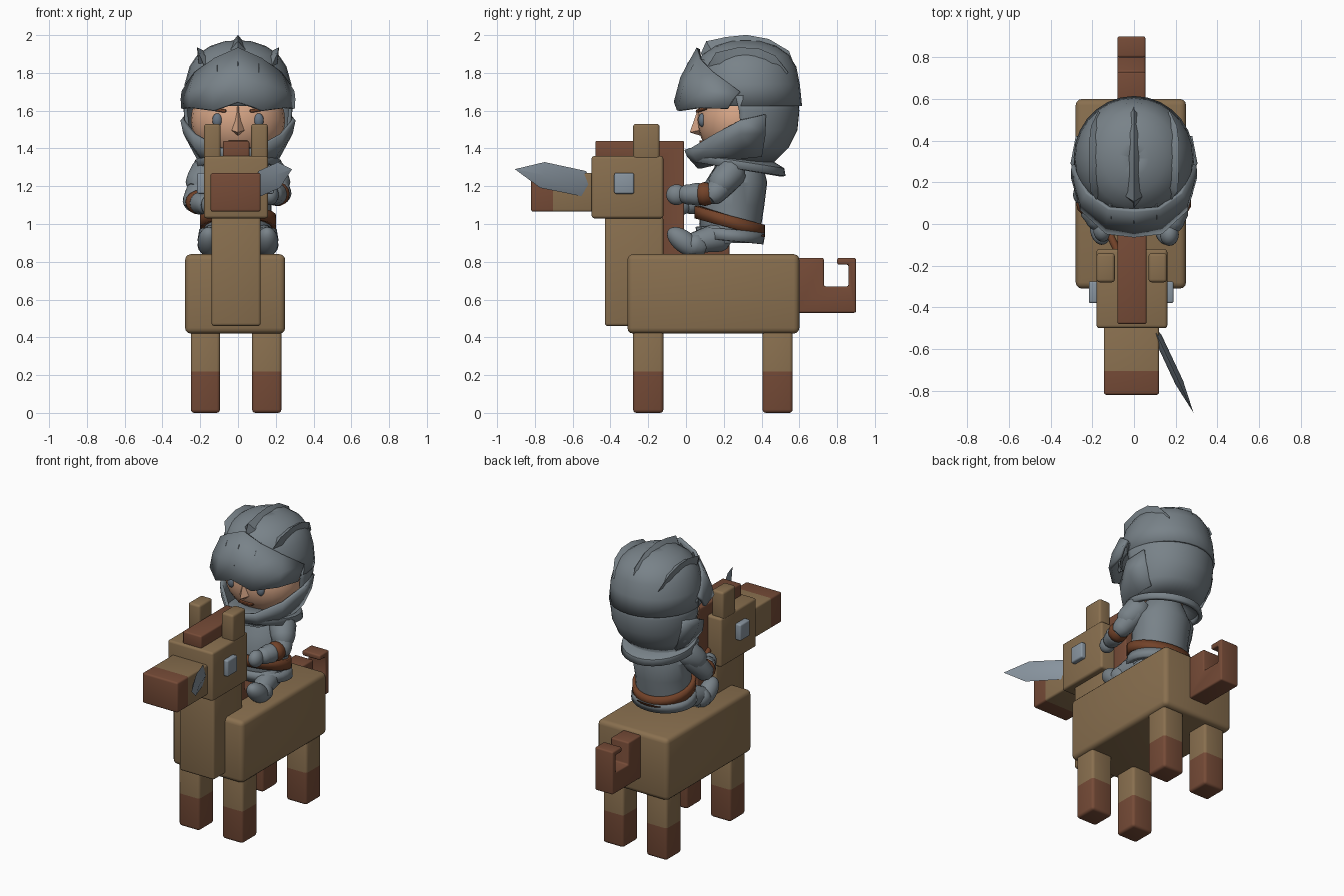
import bpy, bmesh
from math import sin, cos, pi, radians
from mathutils import Vector, Matrix

old = bpy.data.objects.get("Cube")
if old:
    bpy.data.objects.remove(old)


def material(name, rgb):
    m = bpy.data.materials.new(name)
    m.use_nodes = True
    m.diffuse_color = (*rgb, 1)
    node = next(n for n in m.node_tree.nodes if n.type == 'BSDF_PRINCIPLED')
    node.inputs["Base Color"].default_value = (*rgb, 1)
    return m


TAN = material("tan hide", (.25, .16, .078))
BROWN = material("brown mane", (.18, .07, .038))
STEEL = material("steel", (.19, .225, .25))
BLADE = material("pale steel", (.25, .30, .35))
SKIN = material("skin", (.68, .38, .24))
LEATHER = material("leather", (.17, .055, .022))
EYE = material("grey eye", (.14, .18, .23))

parts = []


def finish(name, bm, *mats):
    bmesh.ops.remove_doubles(bm, verts=bm.verts, dist=.0005)
    bmesh.ops.recalc_face_normals(bm, faces=bm.faces)
    me = bpy.data.meshes.new(name)
    bm.to_mesh(me)
    bm.free()
    for m in mats:
        me.materials.append(m)
    ob = bpy.data.objects.new(name, me)
    bpy.context.collection.objects.link(ob)
    parts.append(ob)
    return ob


def round_edges(bm, width):
    bmesh.ops.bevel(bm, geom=bm.edges[:], offset=width, segments=3, profile=.5, affect='EDGES')


def box(name, lo, hi, mat, bevel=.015, cut=None, below=None):
    """Rounded box; faces past the cut plane (axis, value) take the second material."""
    bm = bmesh.new()
    lo, hi = Vector(lo), Vector(hi)
    bmesh.ops.create_cube(bm, size=1, matrix=Matrix.Translation((lo + hi) / 2) @ Matrix.Diagonal((*(hi - lo), 1)))
    round_edges(bm, bevel)
    if cut:
        axis, value = cut
        co, no = Vector(), Vector()
        co[axis], no[axis] = value, 1
        bmesh.ops.bisect_plane(bm, geom=bm.verts[:] + bm.edges[:] + bm.faces[:], plane_co=co, plane_no=no)
        for f in bm.faces:
            f.material_index = int(f.calc_center_median()[axis] < value)
    return finish(name, bm, mat, *([below] if below else []))


def prism(name, profile, x0, x1, mat, bevel=.01):
    """Side profile in y and z, extruded across x."""
    bm = bmesh.new()
    face = bm.faces.new([bm.verts.new((x0, y, z)) for y, z in profile])
    ext = bmesh.ops.extrude_face_region(bm, geom=[face])
    bmesh.ops.translate(bm, vec=(x1 - x0, 0, 0), verts=[v for v in ext["geom"] if isinstance(v, bmesh.types.BMVert)])
    bmesh.ops.recalc_face_normals(bm, faces=bm.faces)
    round_edges(bm, bevel)
    return finish(name, bm, mat)


def loft(name, rows, mat, loop=False, cap=False, thick=0):
    bm = bmesh.new()
    grid = [[bm.verts.new(p) for p in row] for row in rows]
    n = len(rows[0])
    for a, b in zip(grid, grid[1:]):
        for i in range(n if loop else n - 1):
            j = (i + 1) % n
            bm.faces.new((a[i], a[j], b[j], b[i]))
    if cap:
        bm.faces.new(grid[0])
        bm.faces.new(grid[-1])
    ob = finish(name, bm, mat)
    if thick:
        mod = ob.modifiers.new("thickness", 'SOLIDIFY')
        mod.thickness, mod.offset = thick, 0
    return ob


def ring(z, hx, yc, ry, span=180, tilt=0, n=28):
    """Ellipse arc measured both ways from the back."""
    out = []
    for i in range(n + 1):
        a = radians(span) * (2 * i / n - 1)
        out.append((hx * sin(a), yc + ry * cos(a), z - tilt * ry * cos(a)))
    return out


def mirrored(half):
    return [(-x, y, z) for x, y, z in reversed(half[1:])] + half


def limb(name, p0, p1, r0, r1, mat=STEEL, n=14):
    p0, p1 = Vector(p0), Vector(p1)
    d = (p1 - p0).normalized()
    q = d.to_track_quat('Z', 'Y')
    stations = [(p0 - d * r0 * .75, r0 * .55), (p0 - d * r0 * .4, r0 * .88), (p0, r0),
                (p1, r1), (p1 + d * r1 * .4, r1 * .88), (p1 + d * r1 * .75, r1 * .55)]
    rows = [[c + q @ Vector((r * cos(2 * pi * i / n), r * sin(2 * pi * i / n), 0)) for i in range(n)]
            for c, r in stations]
    return loft(name, rows, mat, loop=True, cap=True)


def ball(name, centre, radii, mat, pitch=0):
    bm = bmesh.new()
    bmesh.ops.create_uvsphere(bm, u_segments=24, v_segments=14, radius=1,
                              matrix=Matrix.Translation(centre) @ Matrix.Rotation(pitch, 4, 'X') @ Matrix.Diagonal((*radii, 1)))
    return finish(name, bm, mat)


def fin(name, path, width, height, mat, origin):
    """Raised ridge along a path, tapering to a point at both ends."""
    rows = []
    for i, p in enumerate(map(Vector, path)):
        out = (p - Vector(origin)).normalized()
        k = 0.1 if i in (0, len(path) - 1) else 1
        side = Vector((out.z, 0, -out.x)).normalized() if abs(out.z) > .5 else Vector((1, 0, 0))
        rows.append([p - side * width * k - out * .03, p + out * height * k, p + side * width * k - out * .03])
    return loft(name, rows, mat, loop=True, cap=True)


# Horse
box("horse_body", (-.28, -.31, .42), (.25, .6, .84), TAN, .03)
box("horse_neck", (-.14, -.43, .46), (.12, -.12, 1.04), TAN)
box("horse_head", (-.18, -.5, 1.03), (.16, -.12, 1.36), TAN)
box("horse_muzzle", (-.145, -.82, 1.065), (.12, -.48, 1.27), TAN, .012, (1, -.705), BROWN)
for side, x in (("right", -.25), ("left", .075)):
    for end, y in (("front", -.28), ("back", .405)):
        box(f"{end}_{side}_leg", (x, y, 0), (x + .155, y + .16, .44), TAN, .018, (2, .22), BROWN)
for side, x, ex in (("right", -.18, -.217), ("left", .07, .14)):
    box(side + "_ear", (x, -.28, 1.34), (x + .088, -.14, 1.53), TAN)
    box(side + "_horse_eye", (ex, -.38, 1.16), (ex + .05, -.275, 1.27), BLADE, .01)
prism("mane", [(-.48, 1.35), (-.48, 1.44), (-.01, 1.44), (-.01, .9), (.23, .9), (.23, .82),
               (-.13, .82), (-.13, 1.35)], -.08, .06, BROWN)
prism("tail", [(.58, .53), (.9, .53), (.9, .82), (.8, .82), (.8, .785), (.86, .785), (.86, .67),
               (.73, .67), (.73, .82), (.58, .82)], -.08, .055, BROWN)

# Rider's trunk
loft("torso", [ring(*r) for r in ((.9, .18, .24, .14), (1.0, .178, .235, .165), (1.1, .178, .245, .17),
     (1.22, .19, .265, .165), (1.3, .14, .28, .13), (1.38, .1, .28, .1))], STEEL)
loft("skirt", [ring(z, hx, .235, ry, tilt=.1) for z, hx, ry in ((.91, .2, .16), (.97, .19, .17))], STEEL, thick=.03)
loft("belt", [ring(z, .187, .232, .172, tilt=.29) for z in (.98, 1.045)], LEATHER, thick=.03)
loft("collar", [ring(z, r - .01, .28, r, tilt=.16) for z, r in ((1.29, .235), (1.325, .23), (1.37, .13))], STEEL, thick=.025)

# Rider's limbs
arms = (("right", -1, (-.235, .14, 1.12), (-.15, -.03, 1.1)), ("left", 1, (.225, .15, 1.16), (.17, -.05, 1.155)))
for side, s, elbow, hand in arms:
    e, h = Vector(elbow), Vector(hand)
    limb(side + "_upper_arm", (s * .175, .23, 1.25), elbow, .075, .06)
    limb(side + "_shoulder_plate", (s * .17, .235, 1.27), (s * .205, .19, 1.22), .085, .075)
    limb(side + "_forearm", elbow, e.lerp(h, .7), .05, .055)
    limb(side + "_cuff", e.lerp(h, .2), e.lerp(h, .26), .062, .064, LEATHER)
    limb(side + "_gauntlet", e.lerp(h, .45), e.lerp(h, .75), .062, .05)
    ball(side + "_hand", hand, (.045, .055, .055), STEEL)
    limb(side + "_thigh", (s * .11, .17, .93), (s * .145, .04, .9), .08, .055)
    ball(side + "_boot", (s * .155, -.01, .905), (.058, .105, .058), STEEL, radians(-38))
    limb(side + "_boot_cuff", (s * .15, .05, .89), (s * .15, .065, .885), .065, .06)

# Sword
root, tip = Vector((-.14, 0, 1.1)), Vector((.285, -.905, 1.29))
along = (tip - root).normalized()
flat = along.cross(Vector((0, 0, 1))).normalized() * .02
rise = flat.cross(along).normalized() * .068
rows = []
for t, k in ((.52, .15), (.6, 1), (.84, 1.02), (1, .01)):
    c = root.lerp(tip, t)
    rows.append([c + rise * k, c + flat * k, c - rise * k, c - flat * k])
loft("sword_blade", rows, BLADE, loop=True, cap=True)
limb("sword_grip", root, root.lerp(tip, .55), .018, .018, LEATHER)

# Face
ball("head", (0, .27, 1.55), (.25, .21, .22), SKIN)
bm = bmesh.new()
for p in ((0, .07, 1.63), (-.047, .09, 1.5), (.047, .09, 1.5), (0, .02, 1.485), (0, .1, 1.46)):
    bm.verts.new(p)
bmesh.ops.convex_hull(bm, input=bm.verts[:])
finish("nose", bm, SKIN)
for side, s in (("right", -1), ("left", 1)):
    ball(side + "_eye", (s * .11, .085, 1.55), (.026, .02, .036), EYE)
    limb(side + "_brow", (s * .07, .06, 1.598), (s * .165, .105, 1.612), .009, .008, LEATHER)
box("mouth", (-.05, .072, 1.43), (.05, .12, 1.442), LEATHER, .003)

# Helmet shell and neck guard
loft("helmet_dome", [ring(*r) for r in ((1.625, .282, .32, .287), (1.74, .275, .315, .28), (1.83, .25, .315, .262),
     (1.89, .21, .315, .225), (1.935, .145, .315, .16), (1.96, .07, .315, .08), (1.965, .001, .315, .001))], STEEL, thick=.015)
loft("neck_guard", [ring(*r) for r in ((1.68, .275, .31, .27, 100), (1.6, .278, .31, .28, 96), (1.5, .268, .31, .27, 94),
     (1.41, .235, .31, .225, 100), (1.33, .19, .29, .165, 110))], STEEL, thick=.02)

# Chin guard and pointed visor
loft("chin_guard", [mirrored(r) for r in (
    [(0, 0, 1.395), (.1, .035, 1.405), (.23, .15, 1.475), (.295, .29, 1.55), (.27, .42, 1.58)],
    [(0, .015, 1.36), (.11, .05, 1.36), (.22, .15, 1.4), (.28, .29, 1.48), (.25, .42, 1.48)],
    [(0, .07, 1.3), (.09, .09, 1.3), (.17, .17, 1.32), (.21, .3, 1.35), (.2, .4, 1.36)])], STEEL, thick=.02)
loft("visor", [mirrored(r) for r in (
    [(0, -.055, 1.645), (.13, -.04, 1.6), (.25, .07, 1.615), (.292, .22, 1.61)],
    [(0, -.02, 1.775), (.13, .0, 1.74), (.25, .1, 1.7), (.294, .25, 1.66)],
    [(0, .065, 1.93), (.12, .075, 1.875), (.225, .15, 1.8), (.29, .285, 1.7)])], STEEL, thick=.02)
for i, x in enumerate((-.11, 0, .11)):
    drop, back = abs(x) * .2, abs(x) * .2
    path = [(x, y + back, z - drop) for y, z in ((-.042, 1.69), (-.028, 1.735), (.022, 1.85), (.048, 1.9))]
    fin(f"visor_rib_{i + 1}", path, .034, .014, STEEL, (x, .5, 1.72))

# Crest ridges
centre = [(0, .08, 1.9), (0, .12, 1.945), (0, .22, 1.965), (0, .32, 1.975), (0, .43, 1.955), (0, .53, 1.895), (0, .59, 1.79)]
fin("centre_crest", centre, .045, .026, STEEL, (0, .32, 1.6))
for side, s in (("right", -1), ("left", 1)):
    path = [(s * x, y, z) for x, y, z in ((.18, .12, 1.84), (.195, .17, 1.885), (.2, .28, 1.91),
                                         (.2, .38, 1.905), (.19, .46, 1.87), (.17, .54, 1.8))]
    fin(side + "_crest", path, .035, .03, STEEL, (0, .32, 1.6))

# Smooth shading with sharp edges kept
bpy.ops.object.select_all(action='DESELECT')
for ob in parts:
    ob.select_set(True)
bpy.context.view_layer.objects.active = parts[0]
bpy.ops.object.shade_smooth_by_angle(angle=radians(35))
